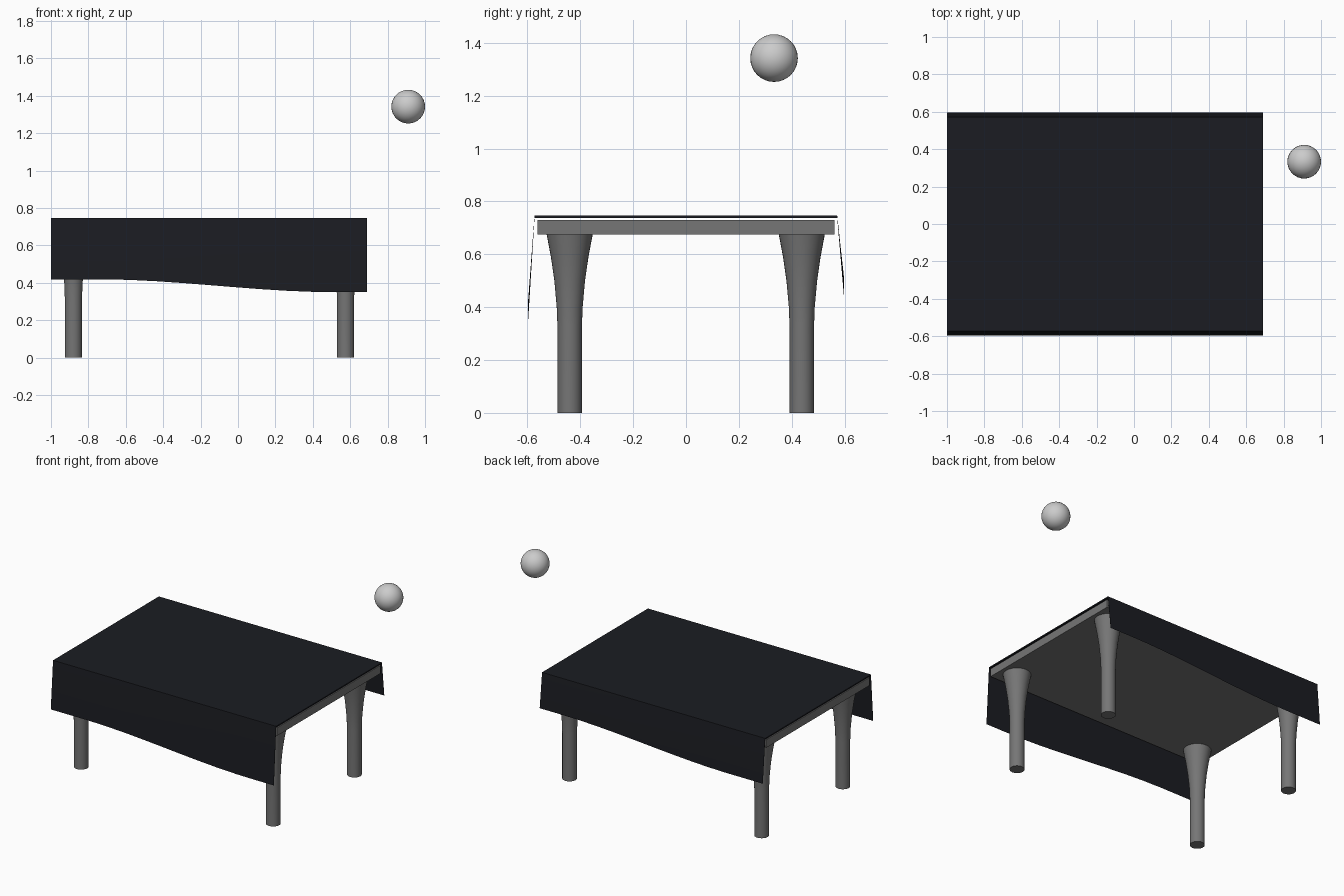
import bpy, bmesh, math

if "Cube" in bpy.data.objects:
    bpy.data.objects.remove(bpy.data.objects["Cube"])

def material(name, rgb):
    m = bpy.data.materials.new(name)
    m.diffuse_color = (*rgb, 1)
    m.use_nodes = True
    m.node_tree.nodes["Principled BSDF"].inputs["Base Color"].default_value = m.diffuse_color
    return m

TABLE = material("dark_grey", (0.18, 0.18, 0.18))
CLOTH = material("near_black", (0.011, 0.012, 0.016))
X0, X1 = -1.0, 0.69

def finish(name, bm, mat, angle=30):
    bmesh.ops.recalc_face_normals(bm, faces=bm.faces)
    me = bpy.data.meshes.new(name)
    bm.to_mesh(me)
    bm.free()
    ob = bpy.data.objects.new(name, me)
    bpy.context.collection.objects.link(ob)
    if mat:
        me.materials.append(mat)
    bpy.ops.object.select_all(action='DESELECT')
    ob.select_set(True)
    bpy.context.view_layer.objects.active = ob
    bpy.ops.object.shade_smooth_by_angle(angle=math.radians(angle))
    return ob

# table top slab
bm = bmesh.new()
bmesh.ops.create_cube(bm, size=1)
for v in bm.verts:
    v.co = (-0.155 + v.co.x * 1.685, v.co.y * 1.122, 0.7025 + v.co.z * 0.055)
finish("table_top", bm, TABLE)

# turned legs, flaring towards the top
def leg(name, x, y):
    profile = [(0.046, 0), (0.046, 0.32), (0.049, 0.40), (0.058, 0.50),
               (0.071, 0.59), (0.088, 0.68)]
    n = 32
    bm = bmesh.new()
    rings = [[bm.verts.new((x + r * math.cos(2 * math.pi * i / n),
                            y + r * math.sin(2 * math.pi * i / n), z))
              for i in range(n)] for r, z in profile]
    for a, b in zip(rings, rings[1:]):
        for i in range(n):
            bm.faces.new((a[i], a[(i + 1) % n], b[(i + 1) % n], b[i]))
    bm.faces.new(rings[0])
    bm.faces.new(rings[-1])
    finish(name, bm, TABLE)

for side, x in (("left", -0.88), ("right", 0.575)):
    for end, y in (("front", -0.44), ("back", 0.438)):
        leg(f"{end}_{side}_leg", x, y)

# tablecloth: thin sheet with two hanging flaps and a wavy hem
def section(x):
    t = (x - X0) / (X1 - X0)
    s = min(max((t - 0.15) / 0.75, 0), 1)
    s = s * s * (3 - 2 * s)
    front, back = 0.427 - 0.069 * s, 0.453 + 0.065 * s
    return [(-0.597, front), (-0.573, 0.746), (-0.2, 0.746),
            (0.2, 0.746), (0.572, 0.746), (0.597, back)]

bm = bmesh.new()
N = 12
rows = []
for i in range(N + 1):
    x = X0 + (X1 - X0) * i / N
    rows.append([bm.verts.new((x, y, z)) for y, z in section(x)])
for a, b in zip(rows, rows[1:]):
    for j in range(len(a) - 1):
        bm.faces.new((a[j], b[j], b[j + 1], a[j + 1]))
ext = bmesh.ops.extrude_face_region(bm, geom=bm.faces[:], use_keep_orig=True)
for v in ext["geom"]:
    if isinstance(v, bmesh.types.BMVert):
        v.co.z -= 0.008
finish("tablecloth", bm, CLOTH)

# floating ball
bm = bmesh.new()
bmesh.ops.create_uvsphere(bm, u_segments=32, v_segments=16, radius=0.09)
bmesh.ops.translate(bm, verts=bm.verts, vec=(0.91, 0.333, 1.342))
finish("ball", bm, None)
